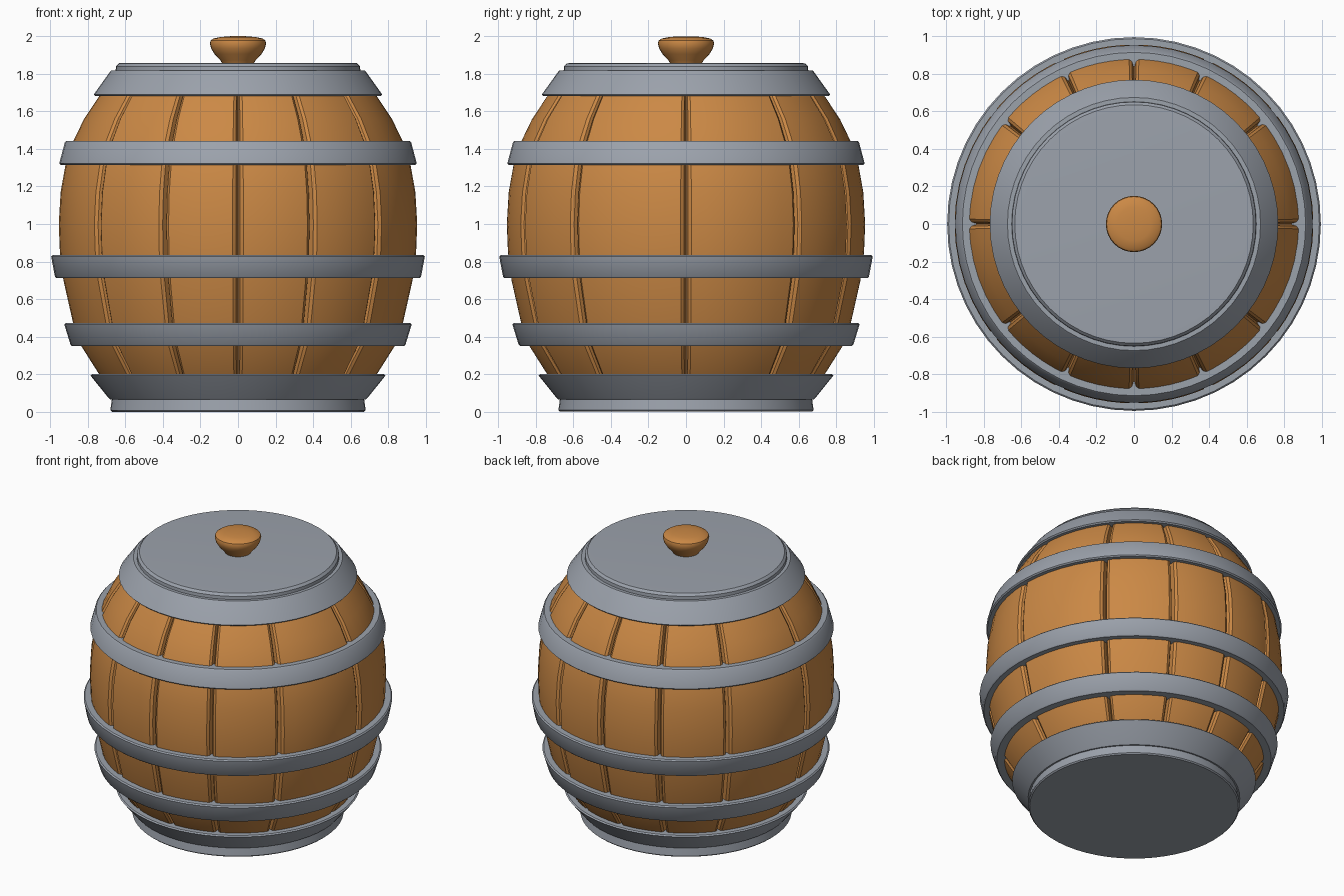
import bpy
import bmesh
from math import cos, sin, radians, pi, tau

if "Cube" in bpy.data.objects:
    bpy.data.objects.remove(bpy.data.objects["Cube"])


def make_material(name, colour):
    mat = bpy.data.materials.new(name)
    mat.use_nodes = True
    mat.diffuse_color = colour
    bsdf = mat.node_tree.nodes["Principled BSDF"]
    bsdf.inputs["Base Color"].default_value = colour
    bsdf.inputs["Roughness"].default_value = 0.7
    return mat


WOOD = make_material("warm wood", (0.60, 0.25, 0.06, 1))
METAL = make_material("grey metal", (0.33, 0.36, 0.41, 1))


def finish(name, bm, mat, angle=35):
    bmesh.ops.recalc_face_normals(bm, faces=bm.faces)
    mesh = bpy.data.meshes.new(name)
    bm.to_mesh(mesh)
    bm.free()
    mesh.materials.append(mat)
    obj = bpy.data.objects.new(name, mesh)
    bpy.context.collection.objects.link(obj)
    bpy.ops.object.select_all(action='DESELECT')
    bpy.context.view_layer.objects.active = obj
    obj.select_set(True)
    bpy.ops.object.shade_smooth_by_angle(angle=radians(angle))
    return obj


def lathe(name, profile, mat, closed=False, sides=56):
    """Turn (radius, height) points; open profiles get end caps."""
    bm = bmesh.new()
    rings = [[bm.verts.new((r * cos(tau * i / sides), r * sin(tau * i / sides), z))
              for i in range(sides)] for r, z in profile]
    pairs = list(zip(rings, rings[1:]))
    if closed:
        pairs.append((rings[-1], rings[0]))
    else:
        bm.faces.new(rings[0])
        bm.faces.new(rings[-1])
    for a, b in pairs:
        for i in range(sides):
            j = (i + 1) % sides
            bm.faces.new((a[i], a[j], b[j], b[i]))
    return finish(name, bm, mat)


def hoop(name, low, high, inner_low, inner_high, edge=0.008):
    """Flat metal strap with softened outer edges."""
    (r0, z0), (r1, z1) = low, high
    lathe(name, [(inner_low, z0), (r0 - edge, z0), (r0, z0 + edge),
                 (r1, z1 - edge), (r1 - edge, z1), (inner_high, z1)], METAL, True)


# Bulging wall outline from foot to lid
WALL = [(0.65, 0.07), (0.74, 0.2), (0.835, 0.35), (0.878, 0.47), (0.93, 0.7),
        (0.949, 0.85), (0.955, 1.0), (0.945, 1.17), (0.92, 1.31),
        (0.878, 1.44), (0.82, 1.56), (0.74, 1.68), (0.65, 1.8)]


def stave(name, start, end):
    """Curved plank whose long edges turn in to form the seams."""
    edge = [(0, 0.05), (0.012, 0.012), (0.03, 0)]
    columns = [(start + a, d) for a, d in edge]
    columns += [(start + (end - start) * k / 6, 0) for k in range(1, 6)]
    columns += [(end - a, d) for a, d in reversed(edge)]
    bm = bmesh.new()
    grid = [[bm.verts.new(((r - d) * cos(a), (r - d) * sin(a), z)) for r, z in WALL]
            for a, d in columns]
    for left, right in zip(grid, grid[1:]):
        for k in range(len(WALL) - 1):
            bm.faces.new((left[k], right[k], right[k + 1], left[k + 1]))
    obj = finish(name, bm, WOOD)
    # Plank faces point outward
    if obj.data.polygons[len(obj.data.polygons) // 2].normal.dot(
            obj.data.polygons[len(obj.data.polygons) // 2].center) < 0:
        obj.data.flip_normals()


# Twelve staves, wider at the left and right of the barrel
quarter = [radians(a) for a in (0, 38.5, 65.5, 90)]
half = quarter + [pi - a for a in reversed(quarter[:-1])]
seams = half + [pi + a for a in half[1:]]
for i, (a, b) in enumerate(zip(seams, seams[1:])):
    stave(f"stave_{i + 1}", a, b)

# Foot and the metal straps, bottom to top
lathe("foot", [(0.672, 0), (0.68, 0.008), (0.672, 0.066), (0.6, 0.075)], METAL)
hoop("bottom_band", (0.69, 0.066), (0.785, 0.2), 0.6, 0.7)
hoop("lower_hoop", (0.892, 0.35), (0.925, 0.473), 0.79, 0.84)
hoop("middle_hoop", (0.975, 0.712), (0.995, 0.835), 0.89, 0.91)
hoop("upper_hoop", (0.952, 1.315), (0.922, 1.443), 0.88, 0.84)
hoop("top_band", (0.768, 1.682), (0.682, 1.818), 0.7, 0.58)

# Lid and its turned knob
lathe("lid", [(0.6, 1.78), (0.652, 1.81), (0.65, 1.84), (0.635, 1.856),
              (0.6, 1.858)], METAL)
lathe("knob", [(0.08, 1.85), (0.088, 1.862), (0.094, 1.872), (0.125, 1.905),
               (0.143, 1.935), (0.15, 1.962), (0.146, 1.977), (0.13, 1.988),
               (0.09, 1.996), (0.04, 2.0)], WOOD, sides=32)
